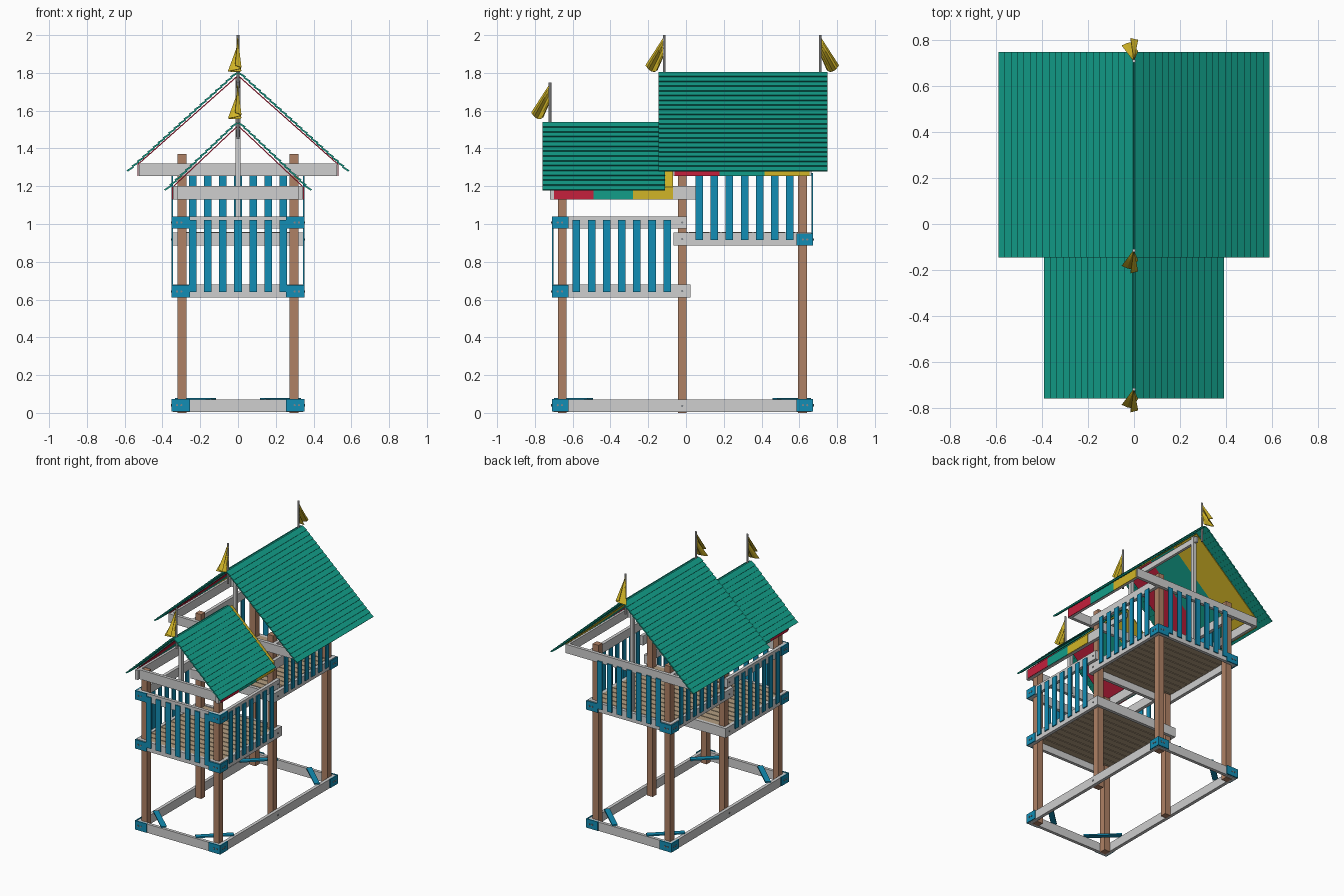
import bpy, bmesh, math
from mathutils import Vector, Matrix

if "Cube" in bpy.data.objects:
    bpy.data.objects.remove(bpy.data.objects["Cube"])


def material(name, r, g, b):
    m = bpy.data.materials.new(name)
    m.diffuse_color = (r, g, b, 1)
    m.use_nodes = True
    m.node_tree.nodes["Principled BSDF"].inputs["Base Color"].default_value = m.diffuse_color
    return m


GREY = material("painted grey", 0.62, 0.62, 0.62)
WOOD = material("post brown", 0.43, 0.22, 0.13)
DECK = material("deck tan", 0.45, 0.34, 0.22)
BLUE = material("slat blue", 0.006, 0.27, 0.46)
TEAL = material("roof teal", 0.006, 0.34, 0.25)
YELLOW = material("flag yellow", 0.64, 0.46, 0.02)
RED = material("canopy red", 0.56, 0.014, 0.045)
BOLT = material("bolt steel", 0.22, 0.24, 0.26)


def finish(name, bm, *mats):
    bmesh.ops.recalc_face_normals(bm, faces=bm.faces)
    me = bpy.data.meshes.new(name)
    bm.to_mesh(me)
    bm.free()
    for m in mats:
        me.materials.append(m)
    ob = bpy.data.objects.new(name, me)
    bpy.context.collection.objects.link(ob)
    return ob


def box(bm, x0, x1, y0, y1, z0, z1, rot=0):
    c = Vector(((x0 + x1) / 2, (y0 + y1) / 2, (z0 + z1) / 2))
    mat = Matrix.Translation(c) @ Matrix.Rotation(rot, 4, 'Z') @ Matrix.Diagonal((x1 - x0, y1 - y0, z1 - z0, 1))
    bmesh.ops.create_cube(bm, size=1, matrix=mat)


def boxes(name, mat, rows):
    bm = bmesh.new()
    for r in rows:
        box(bm, *r)
    return finish(name, bm, mat)


def both(x0, x1, *rest):
    """A box and its twin on the other side."""
    return [(x0, x1, *rest), (-x1, -x0, *rest)]


def prism(bm, pts, y0, y1, mi=0):
    """Extrude an xz profile along y."""
    a = [bm.verts.new((x, y0, z)) for x, z in pts]
    b = [bm.verts.new((x, y1, z)) for x, z in pts]
    n = len(pts)
    fs = [bm.faces.new(a), bm.faces.new(b[::-1])]
    fs += [bm.faces.new((a[i], b[i], b[(i + 1) % n], a[(i + 1) % n])) for i in range(n)]
    for f in fs:
        f.material_index = mi


# posts
for name, y, top in (("front_posts", -0.655, 1.19), ("middle_posts", -0.02, 1.37), ("back_posts", 0.617, 1.37)):
    boxes(name, WOOD, both(0.272, 0.319, y - 0.0235, y + 0.0235, 0.0, top))

# frames: side beams plus cross beams at given y positions
IN, OUT = 0.319, 0.343
def frame(name, y0, y1, z0, z1, crosses):
    rows = both(IN, OUT, y0, y1, z0, z1)
    rows += [(-OUT, OUT, y - 0.0115, y + 0.0115, z0, z1) for y in crosses]
    boxes(name, GREY, rows)

frame("base_frame", -0.701, 0.664, 0.005, 0.07, (-0.69, 0.652))
frame("low_deck_frame", -0.701, 0.025, 0.61, 0.68, (-0.69, 0.013))
frame("low_rail", -0.701, 0.005, 0.975, 1.04, (-0.69,))
frame("high_deck_frame", -0.06, 0.664, 0.887, 0.955, (-0.055, 0.652))
frame("low_roof_frame", -0.72, 0.05, 1.13, 1.2, (-0.69, ))
frame("high_rail", -0.06, 0.664, 1.255, 1.32, ())

# wide beams carrying the high roof
boxes("high_roof_beams", GREY,
      [(-0.525, 0.525, y - 0.012, y + 0.012, 1.255, 1.32) for y in (-0.055, 0.652)]
      + both(0.505, 0.525, -0.06, 0.66, 1.255, 1.32))

# king posts and ridge beams
boxes("king_posts", GREY, [(-0.013, 0.013, -0.68, -0.655, 1.13, 1.51),
                           (-0.013, 0.013, -0.043, -0.018, 1.255, 1.77),
                           (-0.013, 0.013, 0.615, 0.64, 0.96, 1.77)])
boxes("ridge_beams", GREY, [(-0.01, 0.01, -0.70, -0.08, 1.46, 1.50), (-0.01, 0.01, -0.06, 0.66, 1.72, 1.76)])

# decks of separate boards
def deck(name, y0, y1, z, n):
    w = (y1 - y0) / n
    boxes(name, DECK, [(-0.317, 0.317, y0 + i * w + 0.003, y0 + (i + 1) * w - 0.003, z - 0.02, z) for i in range(n)])

deck("low_deck_boards", -0.678, 0.0, 0.677, 12)
deck("high_deck_boards", -0.043, 0.64, 0.957, 12)

# slats on three sides of each tower
def slats(name, y_first, y_end, z0, z1):
    rows = []
    for i in range(7):
        y, x = y_first + i * 0.08, -0.24 + i * 0.08
        rows += both(OUT, OUT + 0.008, y - 0.02, y + 0.02, z0, z1)
        rows.append((x - 0.02, x + 0.02, y_end - 0.004, y_end + 0.004, z0, z1))
    boxes(name, BLUE, rows)

slats("low_slats", -0.58, -0.7055, 0.64, 1.02)
slats("high_slats", 0.07, 0.668, 0.915, 1.27)

# corner brackets wrap the beam ends, with bolts on both faces
bm_bolts = bmesh.new()
def bolt(p, axis):
    rot = Matrix.Rotation(math.pi / 2, 4, 'Y' if axis == 'x' else 'X')
    bmesh.ops.create_cone(bm_bolts, cap_ends=True, segments=8, radius1=0.006, radius2=0.006, depth=0.008,
                          matrix=Matrix.Translation(p) @ rot)

rows = []
for s, yc, levels in ((-1, -0.701, (0.008, 0.61, 0.975)), (1, 0.664, (0.008, 0.885))):
    for z in levels:
        t, yo, yi = z + 0.066, yc + s * 0.009, yc - s * 0.08
        rows += both(OUT, 0.351, min(yo, yi), max(yo, yi), z, t)
        rows += both(0.255, 0.351, min(yc, yo), max(yc, yo), z, t)
        for sx in (-1, 1):
            for k in (0.022, 0.045):
                bolt((sx * 0.351, yc - s * k, z + 0.033), 'x')
                bolt((sx * (0.345 - k), yo, z + 0.033), 'y')
boxes("corner_brackets", BLUE, rows)
for sx in (-1, 1):
    for z in (0.037, 0.645, 0.92, 1.008):
        bolt((sx * OUT, -0.02, z), 'x')
finish("bolts", bm_bolts, BOLT)

# flat diagonal braces at the base corners
rows = []
for sx in (-1, 1):
    for sy, yb in ((-1, -0.595), (1, 0.56)):
        rows.append((sx * 0.225 - 0.13, sx * 0.225 + 0.13, yb - 0.019, yb + 0.019, 0.069, 0.079, -sx * sy * 0.75))
boxes("base_braces", BLUE, rows)


# roofs of overlapping boards running front to back
def roof(name, half, ridge, eave, y0, y1, n):
    bm = bmesh.new()
    top = Vector((0, ridge - 0.012))
    d = Vector((half - 0.008, eave - top.y))
    step = d.length / n
    d.normalize()
    nrm = Vector((-d.y, d.x))
    for sx in (-1, 1):
        for i in range(n):
            a = top + d * (i * step)
            b = top + d * ((i + 1) * step + 0.004)
            q = [a, b + nrm * 0.006, b + nrm * 0.016, a + nrm * 0.008]
            prism(bm, [(sx * max(p.x, 0), p.y) for p in q], y0, y1)
    return finish(name, bm, TEAL)

roof("low_roof_boards", 0.385, 1.545, 1.175, -0.76, -0.11, 14)
roof("high_roof_boards", 0.585, 1.81, 1.275, -0.145, 0.75, 21)


# three coloured canopy strips under each roof, draped over the side beams
def canopy(name, x, ridge, knee, low, y0, y1):
    bm = bmesh.new()
    w = (y1 - y0) / 3
    t = 0.005
    pts = [(0, ridge), (x, knee), (x, low), (x - t, low), (x - t, knee - 0.003), (0, ridge - 0.008)]
    for sx in (-1, 1):
        for i in range(3):
            prism(bm, [(sx * px, z) for px, z in pts], y0 + i * w, y0 + (i + 1) * w, i)
    finish(name, bm, RED, TEAL, YELLOW)

canopy("low_canopy", 0.35, 1.525, 1.195, 1.13, -0.70, -0.07)
canopy("high_canopy", 0.531, 1.79, 1.318, 1.253, -0.06, 0.655)


# flags: pole plus pleated cloth hanging away from it
def flag(name, y, top, s):
    bm = bmesh.new()
    bmesh.ops.create_cone(bm, cap_ends=True, segments=10, radius1=0.007, radius2=0.007, depth=0.3,
                          matrix=Matrix.Translation((0, y, top - 0.15)))
    finish(name + "_pole", bm, GREY)
    bm = bmesh.new()
    N, M = 6, 8
    grid = []
    for i in range(N + 1):
        t = i / N
        line = []
        for j in range(M + 1):
            v = j / M
            yy = t * (0.10 - 0.065 * v)
            zz = -0.005 - 0.10 * v - t * (0.155 - 0.075 * v) - 0.02 * t * math.sin(v * math.pi)
            xx = t * (-0.015 + 0.036 * math.sin(v * 3 * math.pi))
            line.append(bm.verts.new((xx, y + s * yy, top + zz)))
        grid.append(line)
    for i in range(N):
        for j in range(M):
            bm.faces.new((grid[i][j], grid[i + 1][j], grid[i + 1][j + 1], grid[i][j + 1]))
    ob = finish(name + "_cloth", bm, YELLOW)
    sol = ob.modifiers.new("thickness", 'SOLIDIFY')
    sol.thickness = 0.003

flag("front_flag", -0.72, 1.75, -1)
flag("middle_flag", -0.115, 2.0, -1)
flag("back_flag", 0.71, 2.0, 1)
